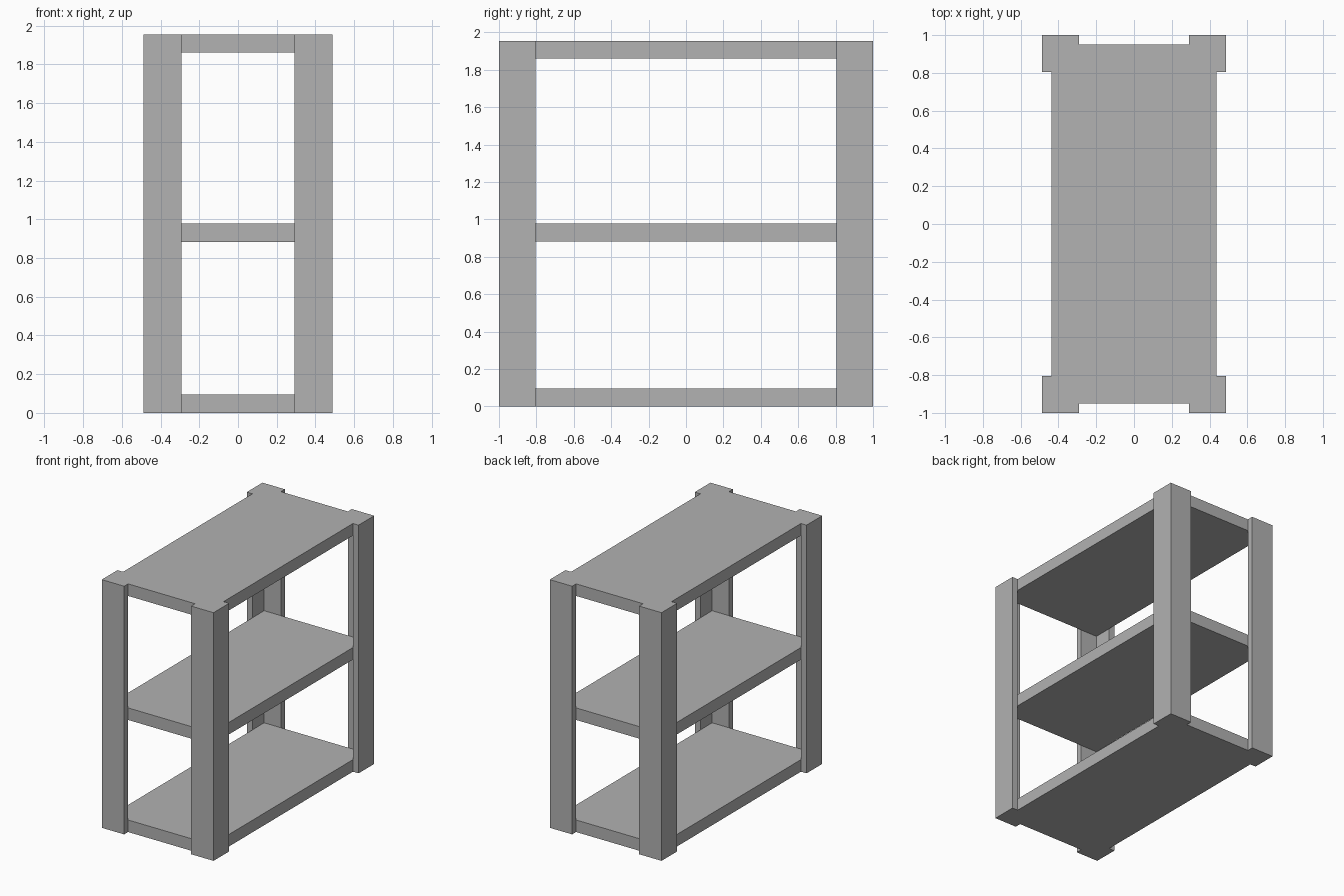
import bpy
import bmesh

if "Cube" in bpy.data.objects:
    bpy.data.objects.remove(bpy.data.objects["Cube"])

HX, HY, H = 0.487, 1.0, 1.955   # half width, half depth, height
T = 0.049                       # angle post wall thickness
LEG = 0.195                     # angle post flange width
SHELF = 0.095                   # shelf thickness

grey = bpy.data.materials.new("plain grey")
grey.diffuse_color = (0.445, 0.445, 0.445, 1.0)
grey.use_nodes = True
grey.node_tree.nodes["Principled BSDF"].inputs["Base Color"].default_value = grey.diffuse_color


def prism(name, outline, z0, z1):
    """Extrude a flat outline from z0 up to z1."""
    bm = bmesh.new()
    face = bm.faces.new([bm.verts.new((x, y, z0)) for x, y in outline])
    top = bmesh.ops.extrude_face_region(bm, geom=[face])["geom"]
    verts = [v for v in top if isinstance(v, bmesh.types.BMVert)]
    bmesh.ops.translate(bm, verts=verts, vec=(0, 0, z1 - z0))
    bmesh.ops.recalc_face_normals(bm, faces=bm.faces[:])
    mesh = bpy.data.meshes.new(name)
    bm.to_mesh(mesh)
    bm.free()
    mesh.materials.append(grey)
    obj = bpy.data.objects.new(name, mesh)
    bpy.context.collection.objects.link(obj)
    return obj


# Four L-shaped corner posts
angle = [(HX, HY), (HX - LEG, HY), (HX - LEG, HY - T),
         (HX - T, HY - T), (HX - T, HY - LEG), (HX, HY - LEG)]
for sy, depth in ((-1, "front"), (1, "back")):
    for sx, side in ((-1, "left"), (1, "right")):
        prism(f"{depth}_{side}_post", [(sx * x, sy * y) for x, y in angle], 0, H)

# Three shelves held inside the posts
x, y = HX - T, HY - T
board = [(-x, -y), (x, -y), (x, y), (-x, y)]
for name, z in (("bottom_shelf", 0.0), ("middle_shelf", 0.883), ("top_shelf", H - SHELF)):
    prism(name, board, z, z + SHELF)
